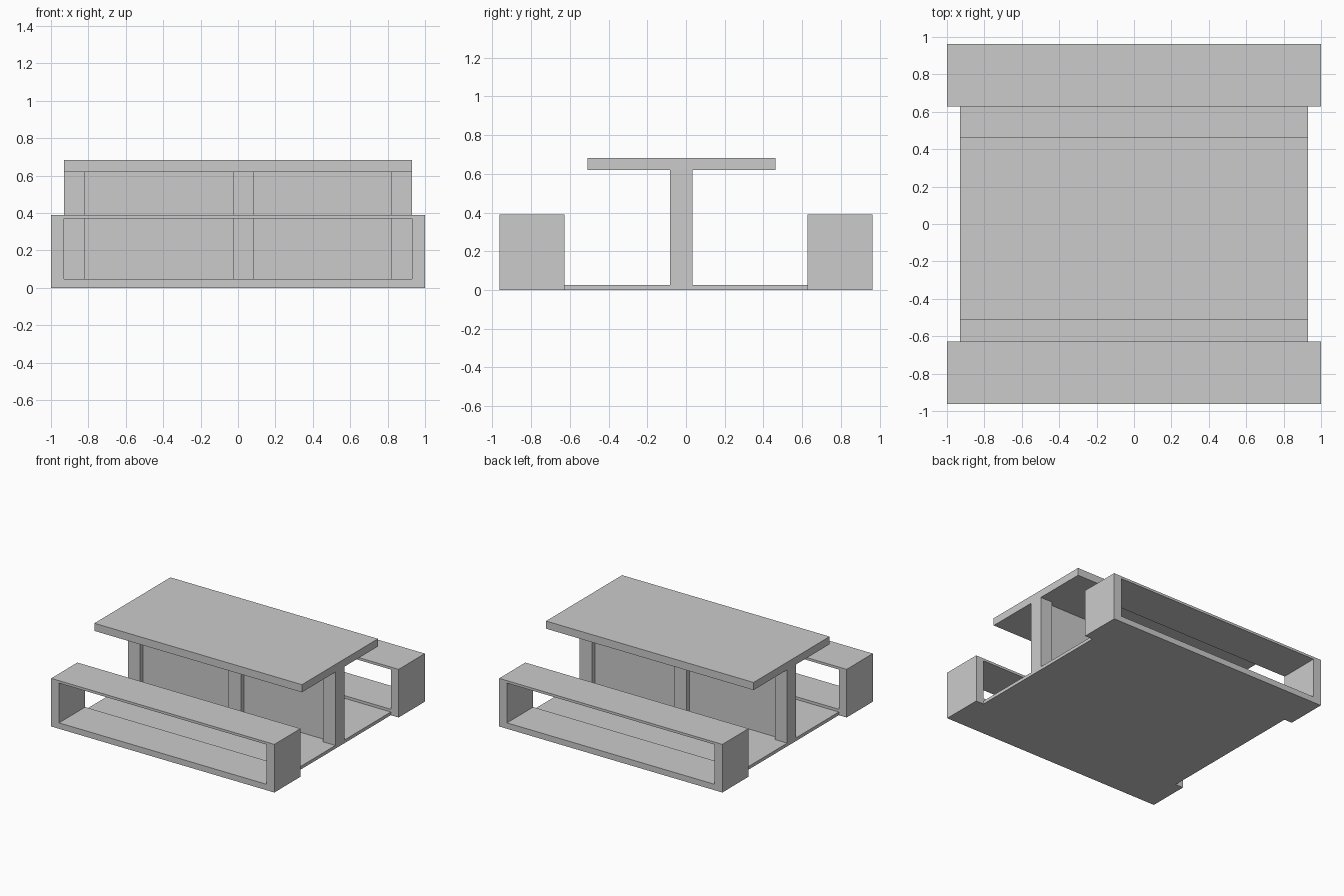
import bpy, bmesh

if "Cube" in bpy.data.objects:
    bpy.data.objects.remove(bpy.data.objects["Cube"])


def new_object(name, bm):
    bmesh.ops.recalc_face_normals(bm, faces=bm.faces)
    mesh = bpy.data.meshes.new(name)
    bm.to_mesh(mesh)
    bm.free()
    obj = bpy.data.objects.new(name, mesh)
    bpy.context.collection.objects.link(obj)
    return obj


def box(name, x, y, z):
    bm = bmesh.new()
    bmesh.ops.create_cube(bm, size=1)
    for v in bm.verts:
        for i, (lo, hi) in enumerate((x, y, z)):
            v.co[i] = lo if v.co[i] < 0 else hi
    return new_object(name, bm)


def frame(name, outer, inner, y0, y1):
    # Rectangular tube, open along y; each rectangle is (x0, x1, z0, z1)
    def ring(bm, r, y):
        x0, x1, z0, z1 = r
        return [bm.verts.new((x, y, z)) for x, z in ((x0, z0), (x1, z0), (x1, z1), (x0, z1))]
    bm = bmesh.new()
    rings = [ring(bm, outer, y0), ring(bm, outer, y1), ring(bm, inner, y1), ring(bm, inner, y0)]
    for k in range(4):
        a, b = rings[k], rings[(k + 1) % 4]
        for i in range(4):
            j = (i + 1) % 4
            bm.faces.new((a[i], a[j], b[j], b[i]))
    return new_object(name, bm)


# Open-fronted benches on both sides
for side, y0, y1 in (("front", -0.963, -0.628), ("back", 0.628, 0.963)):
    frame(side + "_bench", (-1, 1, 0, 0.39), (-0.93, 0.93, 0.048, 0.37), y0, y1)

# Thin floor plate joining the benches
box("floor_plate", (-0.93, 0.93), (-0.628, 0.628), (0, 0.026))

# Table top
box("table_top", (-0.93, 0.93), (-0.51, 0.463), (0.62, 0.682))

# Posts carrying the top
for name, x0, x1 in (("left", -0.93, -0.82), ("middle", -0.027, 0.085), ("right", 0.82, 0.93)):
    box(name + "_post", (x0, x1), (-0.082, 0.033), (0.026, 0.62))

# Recessed panels between the posts
for name, x0, x1 in (("left", -0.82, -0.027), ("right", 0.085, 0.82)):
    box(name + "_panel", (x0, x1), (-0.042, -0.007), (0.026, 0.62))
